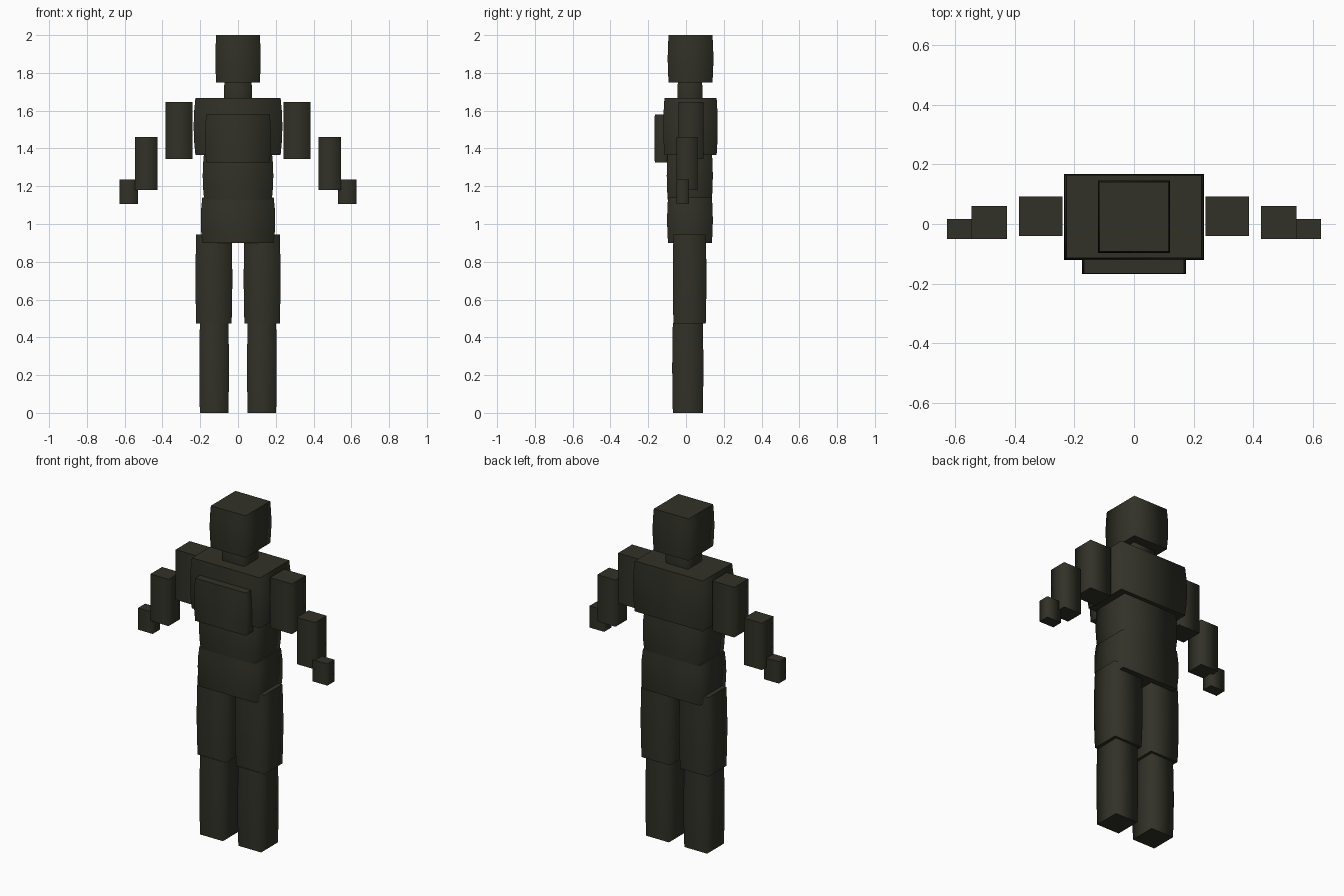
import bpy, bmesh

if "Cube" in bpy.data.objects:
    bpy.data.objects.remove(bpy.data.objects["Cube"])

olive = bpy.data.materials.new("dark olive")
olive.diffuse_color = (0.031, 0.031, 0.021, 1)
olive.use_nodes = True
olive.node_tree.nodes["Principled BSDF"].inputs["Base Color"].default_value = olive.diffuse_color

# Levels up each block: (fraction of height, width scale)
LEVELS = [(0, 0.96), (0.25, 0.99), (0.5, 1.0), (0.75, 0.99), (1, 0.96)]
# Rectangular ring with a midpoint on each side
RING = [(-1, -1), (0, -1), (1, -1), (1, 0), (1, 1), (0, 1), (-1, 1), (-1, 0)]


def block(name, x, y, z, levels=LEVELS):
    """Softly barrelled box spanning the given x, y and z ranges."""
    cx, cy = sum(x) / 2, sum(y) / 2
    hx, hy = (x[1] - x[0]) / 2, (y[1] - y[0]) / 2
    bm = bmesh.new()
    rings = []
    for t, s in levels:
        h = z[0] + t * (z[1] - z[0])
        rings.append([bm.verts.new((cx + a * hx * s, cy + b * hy * s, h)) for a, b in RING])
    n = len(RING)
    for lo, hi in zip(rings, rings[1:]):
        for i in range(n):
            j = (i + 1) % n
            bm.faces.new((lo[i], lo[j], hi[j], hi[i]))
    # Caps fan out from a centre point
    for ring, h in ((rings[0], z[0]), (rings[-1], z[1])):
        c = bm.verts.new((cx, cy, h))
        for i in range(n):
            bm.faces.new((c, ring[i], ring[(i + 1) % n]))
    bmesh.ops.recalc_face_normals(bm, faces=bm.faces[:])
    for f in bm.faces:
        f.smooth = True
    # Caps stay crisp against the smooth sides
    for e in bm.edges:
        if e.calc_face_angle(0) > 1.0 and abs(e.verts[0].co.z - e.verts[1].co.z) < 1e-6:
            e.smooth = False
    mesh = bpy.data.meshes.new(name)
    bm.to_mesh(mesh)
    bm.free()
    mesh.materials.append(olive)
    bpy.context.collection.objects.link(bpy.data.objects.new(name, mesh))


STRAIGHT = [(0, 1), (0.5, 1), (1, 1)]

# Head and trunk
block("head", (-0.12, 0.12), (-0.097, 0.145), (1.75, 2.0))
block("neck", (-0.074, 0.074), (-0.045, 0.087), (1.64, 1.76))
block("chest", (-0.235, 0.235), (-0.12, 0.168), (1.365, 1.667))
block("chest_plate", (-0.175, 0.175), (-0.167, -0.08), (1.325, 1.58))
block("abdomen", (-0.187, 0.187), (-0.102, 0.142), (1.13, 1.38))
block("pelvis", (-0.197, 0.197), (-0.1, 0.142), (0.9, 1.14))

# Limbs, mirrored left and right
LIMBS = [
    ("upper_leg", (0.03, 0.225), (-0.07, 0.108), (0.472, 0.945), LEVELS),
    ("lower_leg", (0.048, 0.205), (-0.073, 0.092), (0.0, 0.475), LEVELS),
    ("upper_arm", (0.24, 0.385), (-0.04, 0.093), (1.345, 1.645), STRAIGHT),
    ("forearm", (0.425, 0.545), (-0.05, 0.06), (1.18, 1.46), STRAIGHT),
    ("hand", (0.53, 0.627), (-0.05, 0.017), (1.105, 1.235), STRAIGHT),
]
for name, x, y, z, levels in LIMBS:
    block("right_" + name, x, y, z, levels)
    block("left_" + name, (-x[1], -x[0]), y, z, levels)
